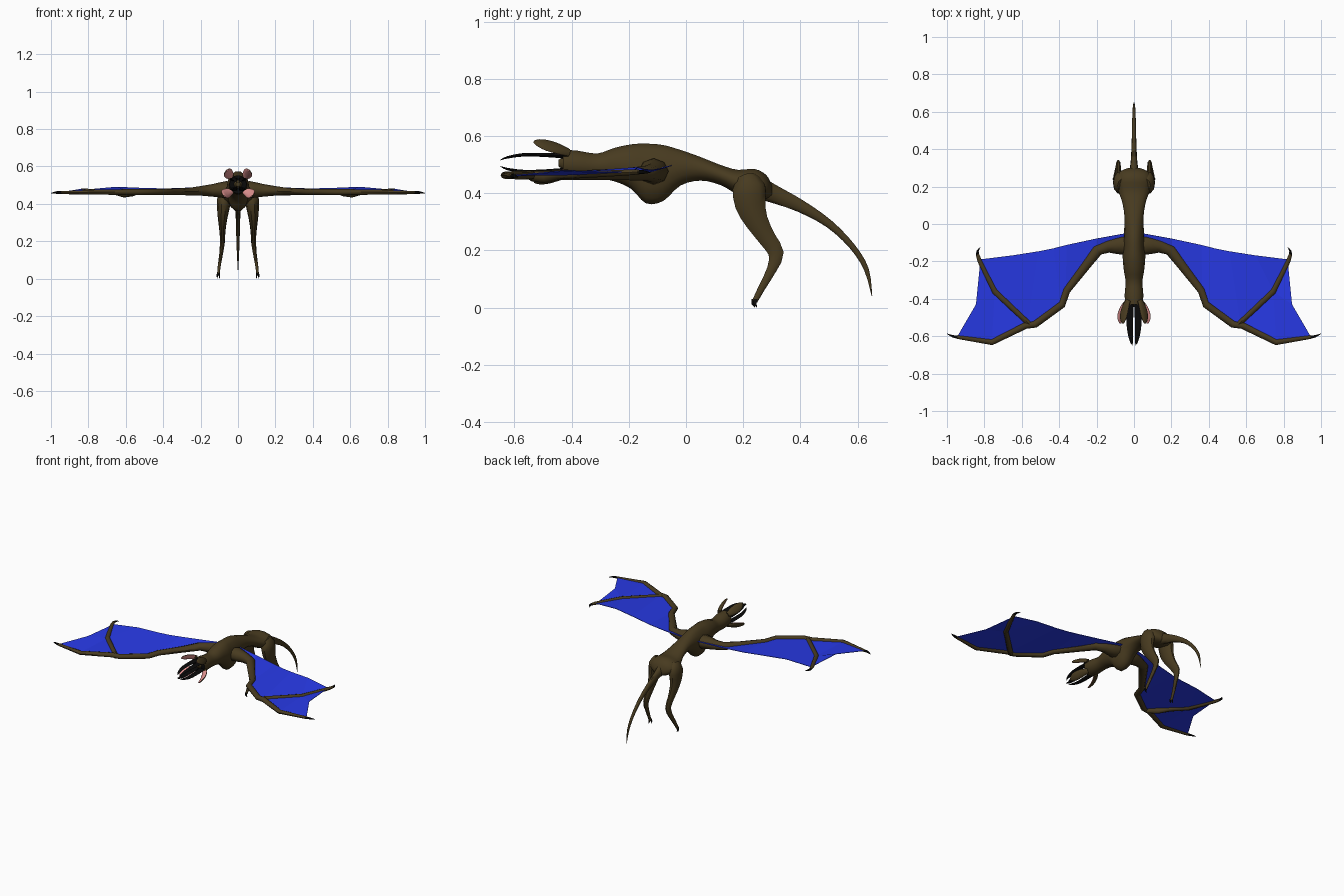
import bpy, bmesh, math
from mathutils import Vector

cube = bpy.data.objects.get("Cube")
if cube:
    bpy.data.objects.remove(cube, do_unlink=True)


def material(name, rgb):
    m = bpy.data.materials.new(name)
    m.use_nodes = True
    col = (*rgb, 1)
    m.diffuse_color = col
    m.node_tree.nodes["Principled BSDF"].inputs["Base Color"].default_value = col
    return m


HIDE = material("brown hide", (0.064, 0.043, 0.014))
WEB = material("blue membrane", (0.021, 0.042, 0.8))
CLAW = material("black claw", (0.003, 0.003, 0.003))
FLESH = material("pink flesh", (0.8, 0.31, 0.3))


def finish(name, bm, mats, mirror=False, smooth=True):
    mesh = bpy.data.meshes.new(name)
    bmesh.ops.recalc_face_normals(bm, faces=bm.faces)
    bm.to_mesh(mesh)
    bm.free()
    for m in mats:
        mesh.materials.append(m)
    obj = bpy.data.objects.new(name, mesh)
    bpy.context.collection.objects.link(obj)
    if smooth:
        bpy.ops.object.select_all(action='DESELECT')
        obj.select_set(True)
        bpy.context.view_layer.objects.active = obj
        bpy.ops.object.shade_smooth_by_angle(angle=math.radians(50))
    if mirror:
        obj.modifiers.new("Mirror", 'MIRROR')
    return obj


def refine(pts, steps):
    """Catmull-Rom interpolation of positions and radii together."""
    out = []
    for i in range(len(pts) - 1):
        a, b, c, d = (pts[min(max(i + k, 0), len(pts) - 1)] for k in (-1, 0, 1, 2))
        for s in range(steps):
            t = s / steps
            out.append([0.5 * (2 * q + (r - p) * t + (2 * p - 5 * q + 4 * r - u) * t * t
                               + (3 * q - p - 3 * r + u) * t ** 3)
                        for p, q, r, u in zip(a, b, c, d)])
    return out + [list(pts[-1])]


def tube(pts, ref, sides=10, steps=3, facing=None):
    """Loft of ellipses; each point is x, y, z, radius along ref, radius across."""
    pts = refine(pts, steps)
    pos = [Vector(p[:3]) for p in pts]
    bm = bmesh.new()
    rings = []
    for i, p in enumerate(pts):
        t = (pos[min(i + 1, len(pts) - 1)] - pos[max(i - 1, 0)]).normalized()
        t = Vector(facing) if facing else t
        u = Vector(ref)
        u = (u - t * u.dot(t)).normalized()
        v = t.cross(u)
        ra, rb = max(p[3], 0.0008), max(p[4], 0.0008)
        rings.append([bm.verts.new(pos[i] + u * ra * math.cos(a) + v * rb * math.sin(a))
                      for a in (2 * math.pi * k / sides for k in range(sides))])
    for r, q in zip(rings, rings[1:]):
        for k in range(sides):
            n = (k + 1) % sides
            bm.faces.new((r[k], r[n], q[n], q[k]))
    bm.faces.new(rings[0])
    bm.faces.new(rings[-1])
    return bm


X, Z = (1, 0, 0), (0, 0, 1)

# Body: y, bottom, top, half width; the front cap is the dark mouth
stations = [(-.43, .455, .553, .046), (-.38, .45, .55, .05), (-.31, .45, .54, .045),
            (-.25, .44, .56, .054), (-.19, .412, .573, .06), (-.14, .362, .576, .06),
            (-.08, .37, .571, .057), (-.02, .425, .553, .052), (.05, .443, .528, .052),
            (.12, .428, .5, .064), (.18, .395, .483, .085), (.24, .38, .486, .095),
            (.28, .38, .465, .075), (.3, .39, .43, .03)]
bm = tube([(0, y, (b + t) / 2, w, (t - b) / 2) for y, b, t, w in stations], X, 14, 3, (0, 1, 0))
for f in bm.faces:
    if len(f.verts) > 4 and f.calc_center_median().y < -.4:
        f.material_index = 1
finish("body", bm, [HIDE, CLAW])

# Throat: small cone set into the open mouth
finish("throat", tube([(0, -.425, .505, .026, .026), (0, -.445, .505, .012, .012)], X, 8, 1), [HIDE])

# Tail
finish("tail", tube([(0, .24, .425, .045, .045), (0, .3, .4, .022, .034), (0, .4, .355, .014, .023),
                     (0, .5, .293, .011, .015), (0, .58, .215, .009, .011),
                     (0, .63, .135, .006, .009), (0, .65, .04, .001, .001)], X), [HIDE])

# Hind legs with toe claws
finish("hind_legs", tube([(.06, .21, .455, .03, .035), (.074, .22, .42, .038, .06),
                          (.08, .225, .36, .031, .056), (.083, .248, .3, .022, .042),
                          (.083, .285, .24, .015, .032), (.084, .315, .19, .013, .028),
                          (.09, .3, .135, .01, .018), (.1, .265, .07, .008, .013),
                          (.105, .24, .022, .007, .01)], X, 10, 2), [HIDE], True)
for name, dx, dy in (("inner", -.006, -.004), ("outer", .006, .003)):
    finish(name + "_toe_claws", tube([(.105 + dx / 2, .24 + dy, .03, .005, .008),
                                      (.105 + dx, .238 + dy, .014, .004, .006),
                                      (.105 + dx, .245 + dy, .001, .001, .001)], X, 6, 1), [CLAW], True)

# Wing arms: thick shoulder, elbow, wrist and long leading finger
finish("wing_arms", tube([(.01, -.11, .478, .03, .05), (.06, -.113, .476, .046, .052),
                          (.1, -.116, .474, .04, .044), (.14, -.12, .472, .033, .034),
                          (.195, -.14, .47, .026, .03), (.26, -.225, .466, .02, .025),
                          (.36, -.355, .464, .017, .02), (.385, -.43, .464, .017, .02),
                          (.53, -.537, .463, .016, .019), (.58, -.543, .463, .016, .018),
                          (.76, -.632, .463, .013, .016), (.945, -.604, .46, .008, .01)],
                         Z, 8, 1), [HIDE], True)
finish("leading_finger_claws", tube([(.94, -.605, .46, .008, .01), (.97, -.6, .461, .007, .007),
                                     (1, -.586, .457, .001, .001)], Z, 6, 2), [CLAW], True)

# Second fingers with hooked claws
finish("rear_fingers", tube([(.555, -.54, .46, .018, .016), (.61, -.487, .456, .022, .017),
                             (.66, -.44, .463, .014, .016), (.745, -.36, .465, .012, .016),
                             (.79, -.27, .469, .011, .014), (.826, -.195, .473, .01, .012),
                             (.837, -.163, .474, .008, .009)], Z, 8, 1), [HIDE], True)
finish("rear_finger_claws", tube([(.836, -.168, .474, .008, .009), (.836, -.145, .474, .006, .007),
                                  (.822, -.124, .472, .001, .001)], Z, 6, 2), [CLAW], True)

# Wing membranes: strip from limb to trailing edge, then the outer panel
limb = [(.04, -.12, .48), (.2, -.14, .47), (.365, -.36, .465), (.39, -.43, .465),
        (.57, -.54, .463), (.745, -.36, .465), (.822, -.2, .473)]
trail = [(.03, -.047, .498), (.2, -.078, .488), (.36, -.112, .482), (.43, -.13, .482),
         (.51, -.146, .484), (.65, -.168, .49), (.828, -.19, .474)]
bm = bmesh.new()
a = [bm.verts.new(p) for p in limb]
b = [bm.verts.new(p) for p in trail]
for i in range(len(a) - 1):
    bm.faces.new((a[i], a[i + 1], b[i + 1], b[i]))
notch, tip, bend = (bm.verts.new(p) for p in ((.845, -.43, .478), (.945, -.602, .462), (.76, -.632, .464)))
bm.faces.new((a[4], bend, a[5]))
bm.faces.new((a[5], bend, tip, notch))
bm.faces.new((a[5], notch, a[6]))
web = finish("wing_membranes", bm, [WEB], True, False)
solid = web.modifiers.new("Thickness", 'SOLIDIFY')
solid.thickness, solid.offset = 0.003, 0

# Four mouth petals, pink on the inner side, and four long fangs
MID = .505
for name, s, spread, rise in (("upper", 1, 0, 1), ("lower", -1, .014, .86)):
    bm = tube([(.032, -.41, MID + s * .036, .016, .012),
               (.046 + spread * .6, -.445, MID + s * .05 * rise, .025, .01),
               (.055 + spread, -.485, MID + s * .062 * rise, .027, .009),
               (.058 + spread, -.515, MID + s * .071 * rise, .018, .007),
               (.058 + spread, -.532, MID + s * .075 * rise, .005, .003)], (1, 0, -s))
    bmesh.ops.recalc_face_normals(bm, faces=bm.faces)
    for f in bm.faces:
        c = f.calc_center_median()
        inward = Vector((-c.x, -.03, MID - c.z)).normalized()
        if f.normal.dot(inward) > .1 and c.y < -.43:
            f.material_index = 1
    finish(name + "_mouth_petals", bm, [HIDE, FLESH], True)
    finish(name + "_fangs", tube([(.021, -.42, MID + s * .026, .02, .01),
                                  (.023, -.5, MID + s * .029, .019, .007),
                                  (.021, -.57, MID + s * .029, .015, .006),
                                  (.014, -.625, MID + s * .02, .009, .004),
                                  (.009, -.648, MID + s * .011, .001, .001)], X, 8), [CLAW], True)
